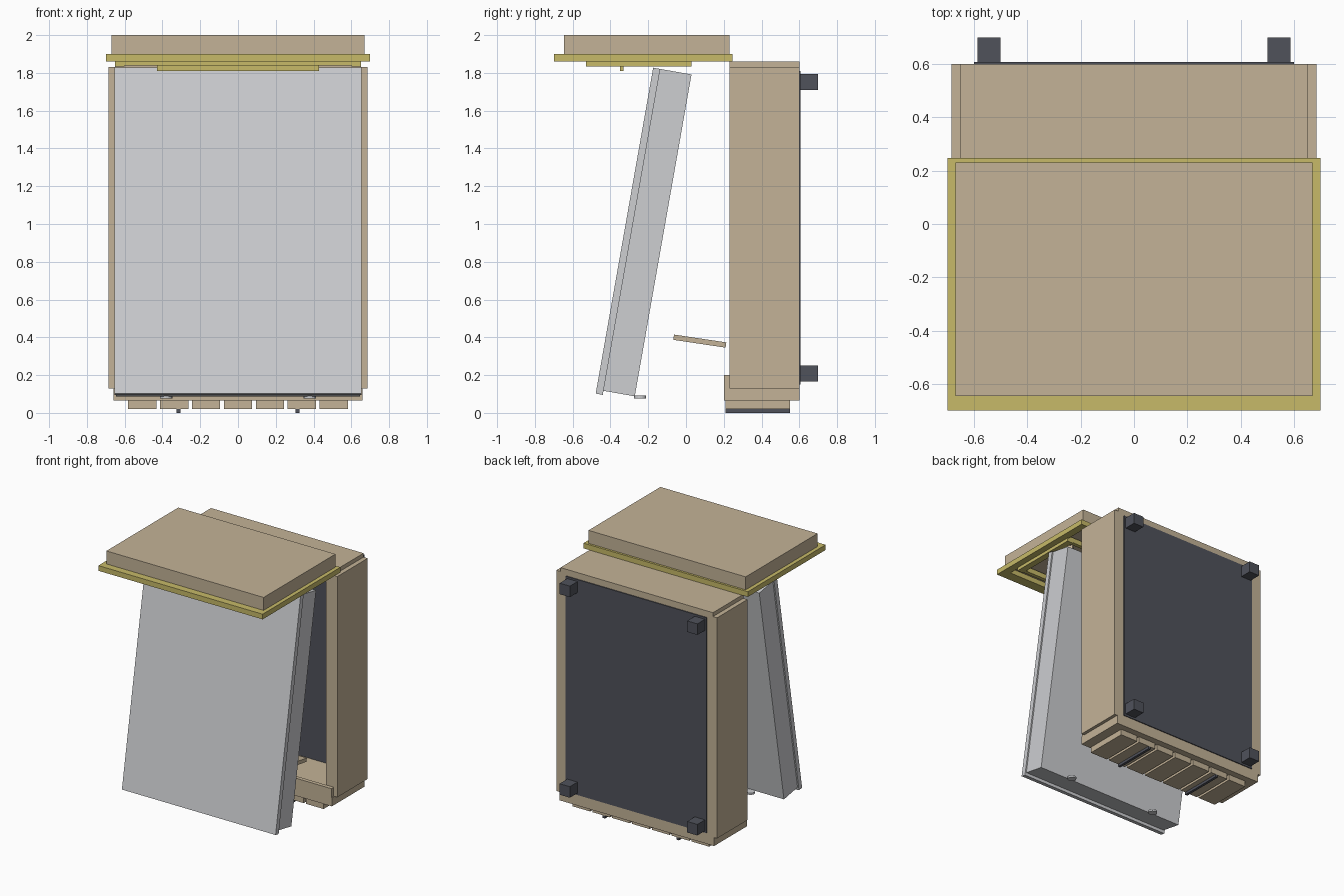
import bpy
from math import radians
from mathutils import Matrix, Vector

cube = bpy.data.objects.get("Cube")
if cube:
    bpy.data.objects.remove(cube, do_unlink=True)


def material(name, r, g, b):
    m = bpy.data.materials.new(name)
    m.use_nodes = True
    m.diffuse_color = (r, g, b, 1)
    m.node_tree.nodes["Principled BSDF"].inputs["Base Color"].default_value = (r, g, b, 1)
    return m


wood = material("tan wood", 0.55, 0.45, 0.31)
yellow = material("yellow trim", 0.57, 0.49, 0.14)
dark = material("dark slate", 0.08, 0.085, 0.105)
grey = material("light grey", 0.61, 0.62, 0.64)


def box(name, mat, x, y, z, turn=None):
    """Box from three (low, high) ranges, optionally transformed by a matrix."""
    size = [hi - lo for lo, hi in (x, y, z)]
    mid = [(hi + lo) / 2 for lo, hi in (x, y, z)]
    bpy.ops.mesh.primitive_cube_add(size=1)
    ob = bpy.context.object
    ob.name = name
    ob.data.transform(Matrix.Translation(mid) @ Matrix.Diagonal((*size, 1)))
    if turn:
        ob.data.transform(turn)
    ob.data.materials.append(mat)
    return ob


def pair(name, mat, x, y, z, turn=None):
    """Two boxes mirrored across x = 0."""
    box("left_" + name, mat, x, y, z, turn)
    box("right_" + name, mat, (-x[1], -x[0]), y, z, turn)


# Cabinet shell, open at the front
pair("side_panel", wood, (0.65, 0.685), (0.23, 0.6), (0.13, 1.83))
pair("inner_wall", wood, (0.59, 0.65), (0.23, 0.6), (0.13, 1.83))
box("cabinet_top", wood, (-0.65, 0.65), (0.23, 0.6), (1.79, 1.86))
box("cabinet_floor", wood, (-0.6, 0.6), (0.23, 0.6), (0.12, 0.165))
box("base", wood, (-0.66, 0.66), (0.2, 0.6), (0.065, 0.13))
box("front_sill", wood, (-0.655, 0.655), (0.2, 0.23), (0.13, 0.2))
box("back_panel", dark, (-0.6, 0.6), (0.585, 0.607), (0.15, 1.81))

# Rear feet
for level, z in (("lower", (0.165, 0.25)), ("upper", (1.71, 1.795))):
    pair(level + "_rear_foot", dark, (0.5, 0.587), (0.605, 0.7), z)

# Slats and runners under the base
for i in range(7):
    x = (i - 3) * 0.169
    box(f"bottom_slat_{i + 1}", wood, (x - 0.075, x + 0.075), (0.21, 0.55), (0.02, 0.065))
pair("runner", dark, (0.305, 0.325), (0.21, 0.55), (0, 0.02))

# Tilted inner flap
flap_turn = Matrix.Translation((0, 0.073, 0.38)) @ Matrix.Rotation(radians(-8.5), 4, "X")
box("inner_flap", wood, (-0.437, 0.437), (-0.14, 0.14), (-0.014, 0.014), flap_turn)

# Leaning door: front sheet overhangs the core at the bottom
door_turn = Matrix.Translation((-0, -0.478, 0.102)) @ Matrix.Rotation(radians(-10), 4, "X")
box("door_sheet", grey, (-0.655, 0.655), (0, 0.038), (0, 1.752), door_turn)
box("door_core", grey, (-0.645, 0.645), (0.038, 0.206), (0.022, 1.752), door_turn)
for side, x in (("left", 0.38), ("right", -0.38)):
    bpy.ops.mesh.primitive_cylinder_add(vertices=16, radius=0.032, depth=0.014,
                                        location=(x, -0.243, 0.084))
    bpy.context.object.name = side + "_door_catch"
    bpy.context.object.data.materials.append(grey)

# Lid with an open trim frame below it
box("lid", wood, (-0.67, 0.67), (-0.645, 0.23), (1.9, 2))
pair("lid_trim_side", yellow, (0.64, 0.7), (-0.7, 0.247), (1.86, 1.9))
box("lid_trim_front", yellow, (-0.64, 0.64), (-0.7, -0.62), (1.86, 1.9))
box("lid_trim_back", yellow, (-0.64, 0.64), (0.18, 0.247), (1.86, 1.9))

# Bracing under the lid
pair("lid_rail", yellow, (0.6, 0.65), (-0.53, 0.03), (1.835, 1.88))
for name, y in (("front", -0.53), ("back", 0.0)):
    box(name + "_lid_rail", yellow, (-0.6, 0.6), (y, y + 0.03), (1.84, 1.88))
box("lid_crossbar", yellow, (-0.43, 0.43), (-0.35, -0.33), (1.81, 1.86))
for side, s in (("left", 1), ("right", -1)):
    brace = Matrix.Translation((s * 0.33, -0.25, 0)) @ Matrix.Rotation(radians(s * 40), 4, "Z")
    box(side + "_lid_brace", wood, (-0.3, 0.3), (-0.025, 0.025), (1.845, 1.87), brace)
